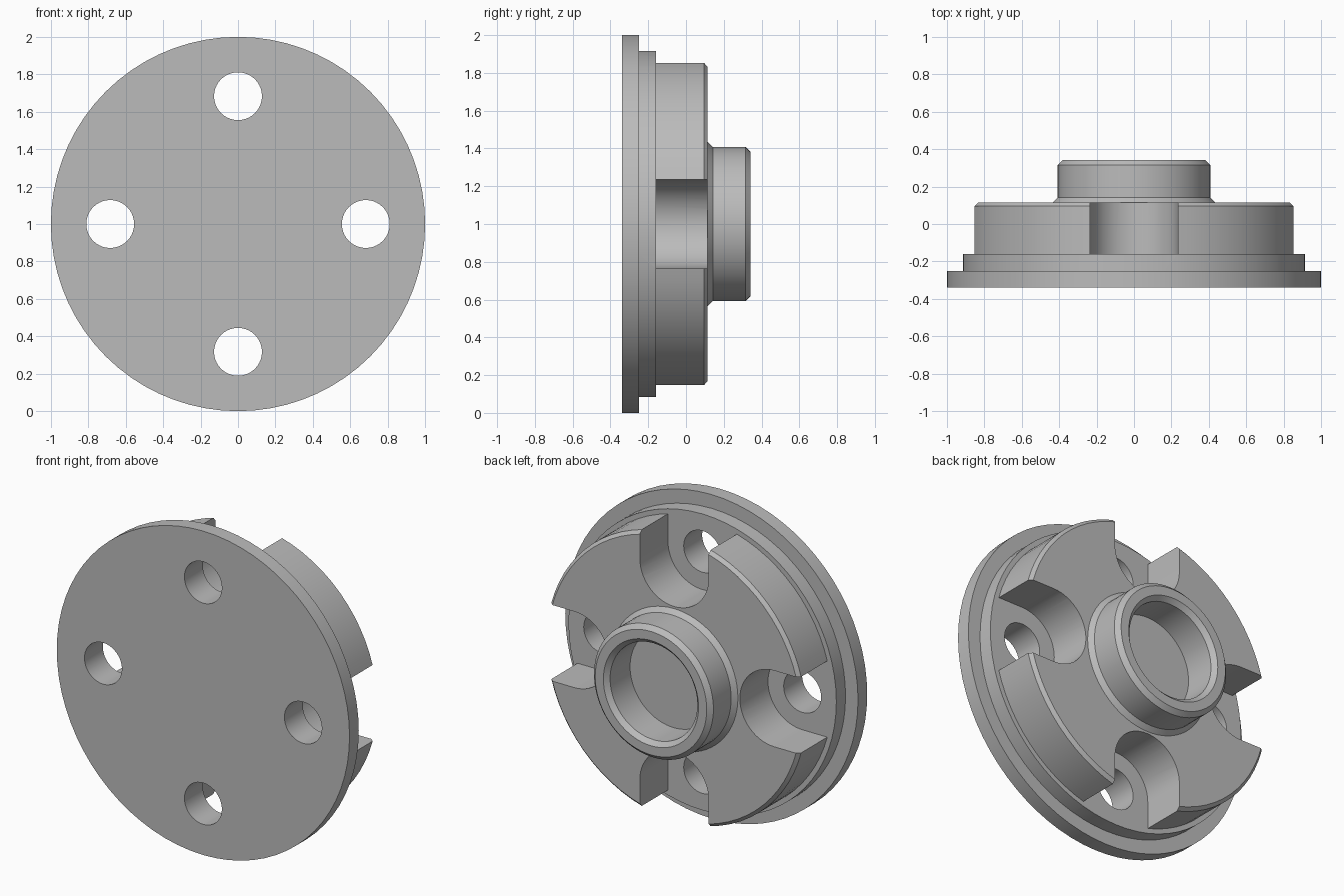
import bpy
import bmesh
import math
from mathutils import Matrix, Vector

cube = bpy.data.objects.get("Cube")
if cube:
    bpy.data.objects.remove(cube)

CENTRE = Vector((0, 0, 1))
BOLT_RADIUS = 0.683
SLOT_HALF = 0.235
SLOT_FLOOR = -0.16
SEGMENTS = 72

grey = bpy.data.materials.new("machined_grey")
grey.use_nodes = True
colour = (0.5, 0.5, 0.5, 1)
grey.diffuse_color = colour
grey.node_tree.nodes["Principled BSDF"].inputs["Base Color"].default_value = colour


def make_object(name, bm):
    bmesh.ops.recalc_face_normals(bm, faces=bm.faces)
    mesh = bpy.data.meshes.new(name)
    bm.to_mesh(mesh)
    bm.free()
    obj = bpy.data.objects.new(name, mesh)
    obj.location = CENTRE
    mesh.materials.append(grey)
    bpy.context.collection.objects.link(obj)
    return obj


def lathe(name, profile):
    """Revolve (radius, y) points about the y axis."""
    bm = bmesh.new()
    verts = [bm.verts.new((r, y, 0)) for r, y in profile]
    edges = [bm.edges.new(pair) for pair in zip(verts, verts[1:])]
    bmesh.ops.spin(bm, geom=verts + edges, cent=(0, 0, 0), axis=(0, 1, 0),
                   angle=math.tau, steps=SEGMENTS)
    bmesh.ops.remove_doubles(bm, verts=bm.verts, dist=1e-4)
    return make_object(name, bm)


def prism_ring(name, outline, y0, y1):
    """Four copies of an extruded (x, z) outline around the y axis."""
    bm = bmesh.new()
    for k in range(4):
        turn = Matrix.Rotation(k * math.pi / 2, 3, "Y")
        face = bm.faces.new([bm.verts.new(turn @ Vector((x, y0, z))) for x, z in outline])
        top = bmesh.ops.extrude_face_region(bm, geom=[face])["geom"]
        moved = [v for v in top if isinstance(v, bmesh.types.BMVert)]
        bmesh.ops.translate(bm, verts=moved, vec=(0, y1 - y0, 0))
    return make_object(name, bm)


def arc(radius, start, end, steps):
    return [(radius * math.cos(start + (end - start) * i / steps),
             BOLT_RADIUS + radius * math.sin(start + (end - start) * i / steps))
            for i in range(steps + 1)]


# Flange, stepped body and hollow hub in one turned profile
flange = lathe("flanged_hub", [
    (0, -0.34), (1, -0.34), (1, -0.25),
    (0.915, -0.25), (0.915, SLOT_FLOOR), (0.885, SLOT_FLOOR),
    (0.885, 0.095), (0.865, 0.115),
    (0.435, 0.115), (0.408, 0.142),
    (0.408, 0.315), (0.381, 0.342),
    (0.325, 0.342), (0.298, 0.315),
    (0.298, 0.12), (0, 0.12)])

# Round-ended slots open to the rim, and bolt holes through the flange
slot_outline = ([(SLOT_HALF, 1.1)] + arc(SLOT_HALF, 0, -math.pi, 28)
                + [(-SLOT_HALF, 1.1)])
slots = prism_ring("slot_cutter", slot_outline, SLOT_FLOOR, 0.3)
holes = prism_ring("hole_cutter", arc(0.128, 0, math.tau, 40)[:-1], -0.5, 0)

for cutter in (slots, holes):
    cut = flange.modifiers.new(cutter.name, "BOOLEAN")
    cut.operation = "DIFFERENCE"
    cut.solver = "EXACT"
    cut.object = cutter

# Bake the cuts, then drop the cutters
bpy.context.view_layer.update()
evaluated = flange.evaluated_get(bpy.context.evaluated_depsgraph_get())
baked = bpy.data.meshes.new_from_object(evaluated)
flange.modifiers.clear()
flange.data = baked
for cutter in (slots, holes):
    bpy.data.objects.remove(cutter)

bpy.ops.object.select_all(action="DESELECT")
flange.select_set(True)
bpy.context.view_layer.objects.active = flange
bpy.ops.object.shade_smooth_by_angle(angle=math.radians(25))
